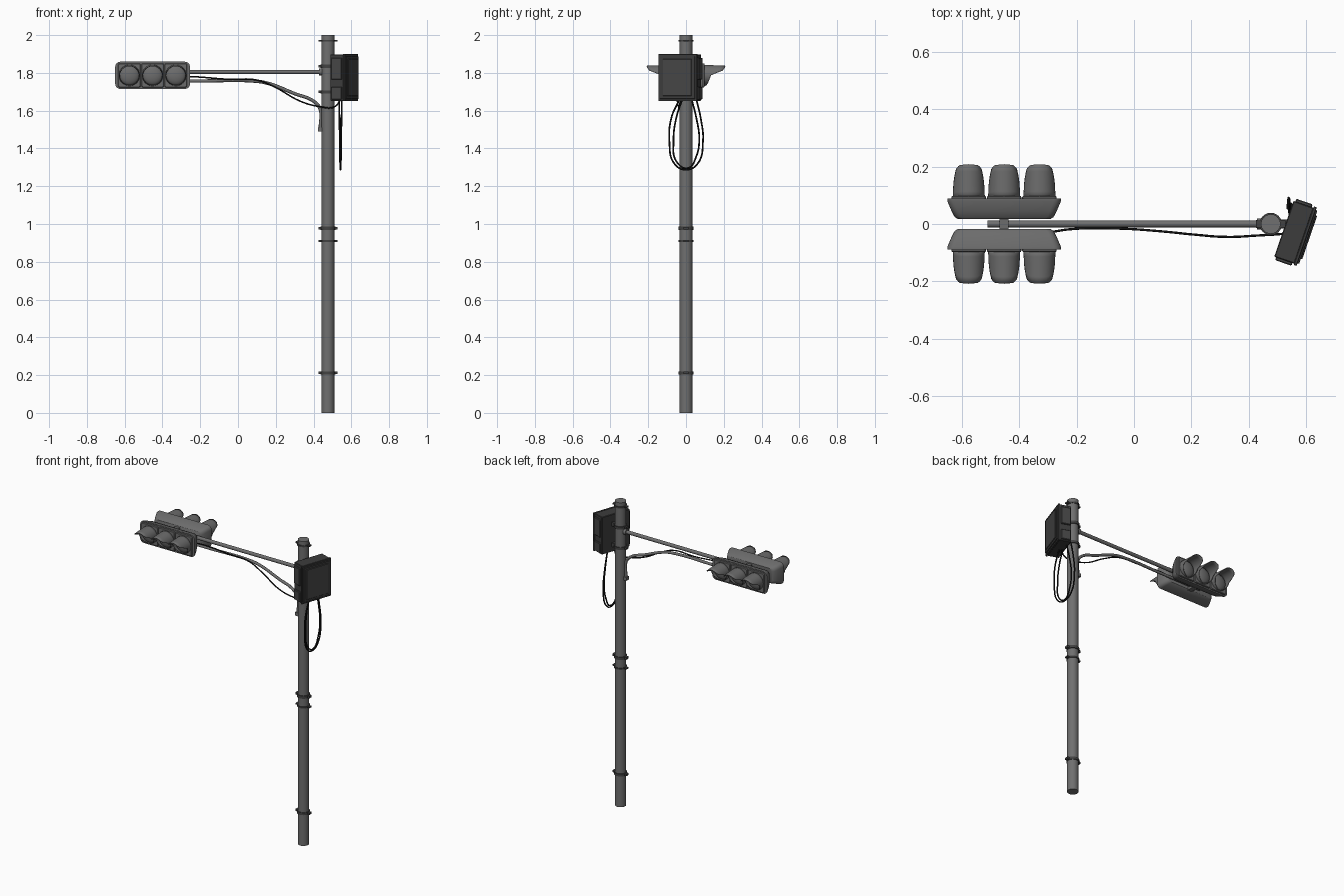
import bpy, bmesh, math
from mathutils import Matrix, Vector

cube = bpy.data.objects.get("Cube")
if cube:
    bpy.data.objects.remove(cube, do_unlink=True)


def material(name, value):
    m = bpy.data.materials.new(name)
    m.use_nodes = True
    m.diffuse_color = (value, value, value, 1)
    bsdf = next(n for n in m.node_tree.nodes if n.type == 'BSDF_PRINCIPLED')
    bsdf.inputs["Base Color"].default_value = (value, value, value, 1)
    return m


STEEL = material("grey steel", 0.16)
HOUSING = material("signal grey", 0.15)
CASE = material("cabinet dark grey", 0.045)
PANEL = material("cabinet panel grey", 0.06)
BAND = material("band dark grey", 0.055)
RUBBER = material("black rubber", 0.008)

POLE_X, POLE_R = 0.476, 0.034
HEAD_X, HEAD_Z = -0.452, 1.787


def finish(bm, name, mat):
    bmesh.ops.recalc_face_normals(bm, faces=bm.faces)
    me = bpy.data.meshes.new(name)
    bm.to_mesh(me)
    bm.free()
    me.materials.append(mat)
    me.shade_smooth()
    me.set_sharp_from_angle(angle=math.radians(35))
    ob = bpy.data.objects.new(name, me)
    bpy.context.collection.objects.link(ob)
    return ob


def box(name, lo, hi, mat, frame=Matrix(), bevel=0.0):
    lo, hi = Vector(lo), Vector(hi)
    bm = bmesh.new()
    bmesh.ops.create_cube(bm, size=1)
    for v in bm.verts:
        v.co = (lo + hi) / 2 + v.co * (hi - lo)
    if bevel:
        bmesh.ops.bevel(bm, geom=bm.edges[:], offset=bevel, segments=1, affect='EDGES')
    bm.transform(frame)
    return finish(bm, name, mat)


def rod(name, a, b, r, mat, sides=24):
    a, b = Vector(a), Vector(b)
    bm = bmesh.new()
    bmesh.ops.create_cone(bm, cap_ends=True, segments=sides, radius1=r, radius2=r,
                          depth=(b - a).length)
    turn = (b - a).to_track_quat('Z', 'Y').to_matrix().to_4x4()
    bm.transform(Matrix.Translation((a + b) / 2) @ turn)
    return finish(bm, name, mat)


def tube(name, points, r, mat, cyclic=False):
    cu = bpy.data.curves.new(name, 'CURVE')
    cu.dimensions = '3D'
    cu.bevel_depth, cu.bevel_resolution = r, 2
    cu.resolution_u = 8
    cu.use_fill_caps = True
    sp = cu.splines.new('BEZIER')
    sp.bezier_points.add(len(points) - 1)
    for bp, p in zip(sp.bezier_points, points):
        bp.co = p
        bp.handle_left_type = bp.handle_right_type = 'AUTO'
    sp.use_cyclic_u = cyclic
    cu.materials.append(mat)
    ob = bpy.data.objects.new(name, cu)
    bpy.context.collection.objects.link(ob)
    return ob


def clamp(name, z, h):
    # strap around the pole with a bolt ear on each side
    rod(name, (POLE_X, 0, z - h / 2), (POLE_X, 0, z + h / 2), POLE_R + 0.005, BAND)
    box(name + "_ears", (POLE_X - 0.051, -0.012, z - h * 0.4),
        (POLE_X + 0.051, 0.012, z + h * 0.4), BAND)


# Pole and straps
rod("pole", (POLE_X, 0, 0), (POLE_X, 0, 2), POLE_R, STEEL, 32)
for z, h in ((1.97, 0.01), (0.978, 0.018), (0.91, 0.01), (0.212, 0.016),
             (1.835, 0.018), (1.70, 0.016)):
    clamp("pole_strap", z, h)

# Horizontal arm, curved brace and their fixings
rod("arm", (-0.51, 0, 1.805), (POLE_X, 0, 1.805), 0.0115, STEEL, 16)
rod("arm_flange", (0.428, 0, 1.805), (0.446, 0, 1.805), 0.019, STEEL, 16)
tube("brace", [(-0.51, 0, 1.757), (-0.2, 0, 1.757), (0.08, 0, 1.757), (0.15, 0, 1.747),
               (0.3, 0, 1.69), (0.4, 0, 1.65), (0.434, 0, 1.61), (0.436, 0, 1.51)],
     0.009, STEEL)
box("brace_foot", (0.424, -0.014, 1.49), (0.45, 0.014, 1.512), STEEL)
box("hanger", (HEAD_X - 0.016, -0.028, 1.735), (HEAD_X + 0.016, 0.028, 1.825), HOUSING)


def outline(hw, hh, corner):
    # rounded rectangle in the x-z plane
    pts = []
    for i, (sx, sz) in enumerate(((1, 1), (-1, 1), (-1, -1), (1, -1))):
        for k in range(5):
            a = math.radians(90 * i + 22.5 * k)
            pts.append((sx * (hw - corner) + corner * math.cos(a),
                        sz * (hh - corner) + corner * math.sin(a)))
    return pts


def loft(name, sections, x, side, mat):
    bm = bmesh.new()
    rings = [[bm.verts.new((x + px, side * y, HEAD_Z + pz)) for px, pz in outline(hw, hh, c)]
             for y, hw, hh, c in sections]
    for a, b in zip(rings, rings[1:]):
        for i in range(len(a)):
            j = (i + 1) % len(a)
            bm.faces.new((a[i], a[j], b[j], b[i]))
    bm.faces.new(rings[0])
    bm.faces.new(rings[-1])
    return finish(bm, name, mat)


REACH = ((0, 0.118), (40, 0.115), (60, 0.102), (75, 0.072), (90, 0.042), (180, 0.012))


def reach(deg):
    for (a, la), (b, lb) in zip(REACH, REACH[1:]):
        if deg <= b:
            return la + (lb - la) * (deg - a) / (b - a)


def visor(x, side):
    # cutaway hood: long above the lens, short below it
    bm = bmesh.new()
    cols, rows, grid = 48, 5, []
    for i in range(cols):
        deg = i * 360 / cols
        t = math.radians(deg)
        length = reach(min(deg, 360 - deg))
        col = []
        for k in range(rows + 1):
            d = length * k / rows
            r = 0.056 - 0.045 * d
            col.append(bm.verts.new((x + r * math.sin(t), side * (0.09 + d),
                                     HEAD_Z + r * math.cos(t))))
        grid.append(col)
    for i in range(cols):
        a, b = grid[i], grid[(i + 1) % cols]
        for k in range(rows):
            bm.faces.new((a[k], b[k], b[k + 1], a[k + 1]))
    ob = finish(bm, "visor", HOUSING)
    mod = ob.modifiers.new("thickness", 'SOLIDIFY')
    mod.thickness = 0.003


def lens(x, side):
    bm = bmesh.new()
    bmesh.ops.create_uvsphere(bm, u_segments=32, v_segments=16, radius=0.052)
    for v in bm.verts:
        v.co = (x + v.co.x, side * 0.096 + v.co.y * 0.42, HEAD_Z + v.co.z)
    finish(bm, "lens", HOUSING)


# Two signal heads back to back
for side in (-1, 1):
    loft("signal_housing", ((0.018, 0.162, 0.046, 0.02), (0.024, 0.172, 0.052, 0.022),
                            (0.045, 0.183, 0.06, 0.024), (0.08, 0.198, 0.072, 0.026),
                            (0.088, 0.198, 0.072, 0.026)), HEAD_X, side, HOUSING)
    for i in (-1, 0, 1):
        x = HEAD_X + i * 0.123
        loft("signal_door", ((0.08, 0.06, 0.064, 0.01), (0.094, 0.06, 0.064, 0.01),
                             (0.098, 0.057, 0.061, 0.009)), x, side, HOUSING)
        visor(x, side)
        lens(x, side)

# Control cabinet, turned on the pole: local x points out of the door
CAB = Matrix.Translation((0.566, -0.032, 0)) @ Matrix.Rotation(math.radians(-19), 4, 'Z')
box("cabinet", (-0.047, -0.103, 1.652), (0.028, 0.103, 1.898), CASE, CAB, 0.003)
box("cabinet_door_frame", (0.026, -0.108, 1.65), (0.037, 0.108, 1.9), CASE, CAB, 0.002)
box("cabinet_door", (0.035, -0.098, 1.662), (0.043, 0.098, 1.888), CASE, CAB, 0.002)
box("cabinet_door_panel", (0.042, -0.08, 1.677), (0.048, 0.08, 1.873), PANEL, CAB, 0.002)
for s in (-1, 1):
    for z0, z1 in ((1.765, 1.88), (1.66, 1.725)):
        y0, y1 = sorted((s * 0.1, s * 0.113))
        box("cabinet_side_panel", (-0.04, y0, z0), (0.02, y1, z1), PANEL, CAB, 0.003)
for z in (1.70, 1.835):
    box("cabinet_bracket", (POLE_X, -0.015, z - 0.012), (0.545, 0.015, z + 0.012), BAND)

# Cable from the signals to the cabinet
tube("signal_cable", [(-0.3, -0.03, 1.782), (-0.22, -0.018, 1.779), (-0.05, -0.016, 1.766),
                      (0.1, -0.026, 1.762), (0.2, -0.036, 1.722), (0.33, -0.045, 1.65),
                      (0.43, -0.04, 1.622), (0.51, -0.035, 1.62), (0.545, -0.03, 1.66)],
     0.004, RUBBER)

# Slack cable loops below the cabinet
for name, x, dx, path in (
        ("outer_loop", 0.55, -0.015, ((-0.035, 1.66), (-0.078, 1.56), (-0.088, 1.44), (-0.062, 1.32),
                                      (0, 1.287), (0.062, 1.32), (0.09, 1.44), (0.078, 1.56), (0.055, 1.66))),
        ("inner_loop", 0.535, 0.015, ((-0.02, 1.66), (-0.052, 1.56), (-0.066, 1.44), (-0.05, 1.33),
                                      (0.01, 1.296), (0.055, 1.36), (0.07, 1.45), (0.055, 1.56), (0.03, 1.66)))):
    n = len(path) - 1
    tube(name, [(x + dx * i / n, y, z) for i, (y, z) in enumerate(path)], 0.0045, RUBBER)
